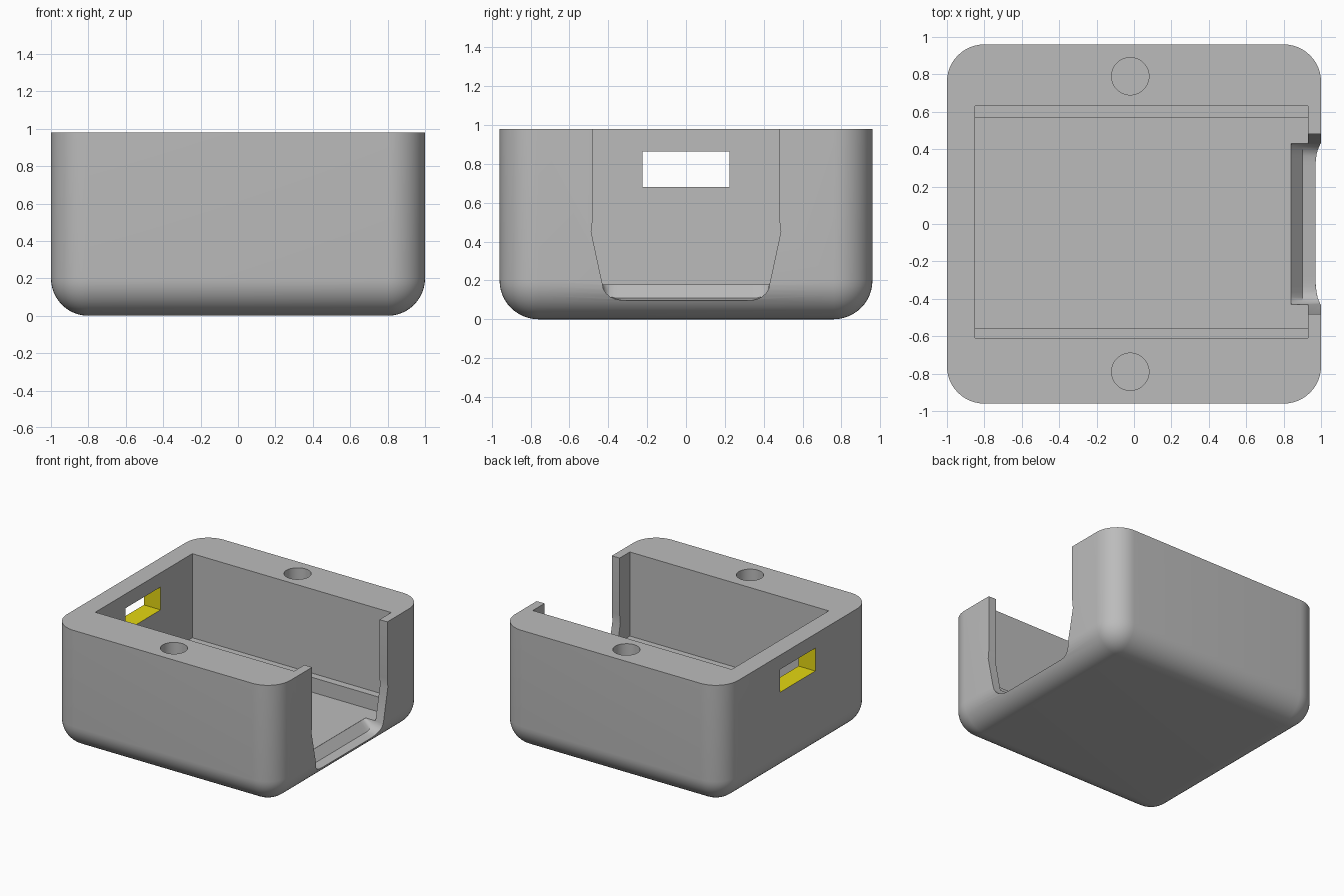
import bpy, bmesh, math

if "Cube" in bpy.data.objects:
    bpy.data.objects.remove(bpy.data.objects["Cube"])


def material(name, rgb):
    m = bpy.data.materials.new(name)
    m.diffuse_color = (*rgb, 1)
    m.use_nodes = True
    m.node_tree.nodes["Principled BSDF"].inputs["Base Color"].default_value = m.diffuse_color
    return m


def make_object(name, bm):
    bmesh.ops.recalc_face_normals(bm, faces=bm.faces)
    me = bpy.data.meshes.new(name)
    bm.to_mesh(me)
    bm.free()
    ob = bpy.data.objects.new(name, me)
    bpy.context.collection.objects.link(ob)
    return ob


def loft(name, rings):
    """Closed solid through rings of equal point count."""
    bm = bmesh.new()
    vs = [[bm.verts.new(p) for p in r] for r in rings]
    n = len(rings[0])
    for a, b in zip(vs, vs[1:]):
        for i in range(n):
            j = (i + 1) % n
            bm.faces.new((a[i], a[j], b[j], b[i]))
    bm.faces.new(vs[0])
    bm.faces.new(vs[-1])
    return make_object(name, bm)


def extrude_x(name, profile, x0, x1):
    return loft(name, [[(x, y, z) for y, z in profile] for x in (x0, x1)])


# Outer body: block with rounded upright and bottom edges
bm = bmesh.new()
bmesh.ops.create_cube(bm, size=1)
for v in bm.verts:
    v.co = (v.co.x * 2, v.co.y * 1.92, (v.co.z + 0.5) * 0.98)
edges = [e for e in bm.edges if min(v.co.z for v in e.verts) < 0.01]
bmesh.ops.bevel(bm, geom=edges, offset=0.2, offset_type='OFFSET',
                segments=12, profile=0.5, affect='EDGES')
body = make_object("case_body", bm)

cutters = []

# Main cavity with a narrower floor channel between two ledges
FLOOR, LEDGE = 0.18, 0.30
cutters.append(extrude_x("cavity_cutter", [
    (-0.61, 1.2), (-0.61, LEDGE), (-0.56, LEDGE), (-0.56, FLOOR),
    (0.57, FLOOR), (0.57, LEDGE), (0.63, LEDGE), (0.63, 1.2)], -0.85, 0.93))

# Tapered opening in the right wall, with a sloped lip at the floor
half = [(0.48, 1.2), (0.48, 0.52), (0.488, 0.45), (0.43, FLOOR)]
for i in range(1, 7):
    a = math.radians(90 * i / 6)
    half.append((0.30 + 0.13 * math.cos(a), FLOOR - 0.09 * math.sin(a)))
opening = half + [(-y, z) for y, z in reversed(half)]
cutters.append(loft("opening_cutter", [
    [(x, y, max(z, low)) for y, z in opening]
    for x, low in ((0.84, FLOOR - 0.001), (0.90, 0.11), (1.0, 0.0), (1.2, 0.0))]))

# Window through the left wall
cutters.append(extrude_x("window_cutter", [
    (-0.225, 0.68), (0.225, 0.68), (0.225, 0.865), (-0.225, 0.865)], -1.2, -0.7))

# Round sockets in the top rim
for side in (-1, 1):
    circle = [(-0.02 + 0.1 * math.cos(t * math.pi / 20),
               side * 0.79 + 0.1 * math.sin(t * math.pi / 20)) for t in range(40)]
    cutters.append(loft("socket_cutter", [
        [(x, y, z) for x, y in circle] for z in (0.76, 1.2)]))

# Cut everything out of the body
bpy.context.view_layer.objects.active = body
body.select_set(True)
for c in cutters:
    mod = body.modifiers.new("cut", 'BOOLEAN')
    mod.operation = 'DIFFERENCE'
    mod.solver = 'EXACT'
    mod.object = c
    bpy.ops.object.modifier_apply(modifier=mod.name)
    bpy.data.objects.remove(c)

# Grey case, yellow window reveal
body.data.materials.clear()
body.data.materials.append(material("grey", (0.5, 0.5, 0.5)))
body.data.materials.append(material("yellow", (0.78, 0.68, 0.006)))
for p in body.data.polygons:
    c = p.center
    reveal = (-0.99 < c.x < -0.86 and abs(c.y) < 0.23
              and 0.67 < c.z < 0.87 and abs(p.normal.x) < 0.1)
    p.material_index = 1 if reveal else 0

bpy.ops.object.shade_smooth_by_angle(angle=math.radians(30))
